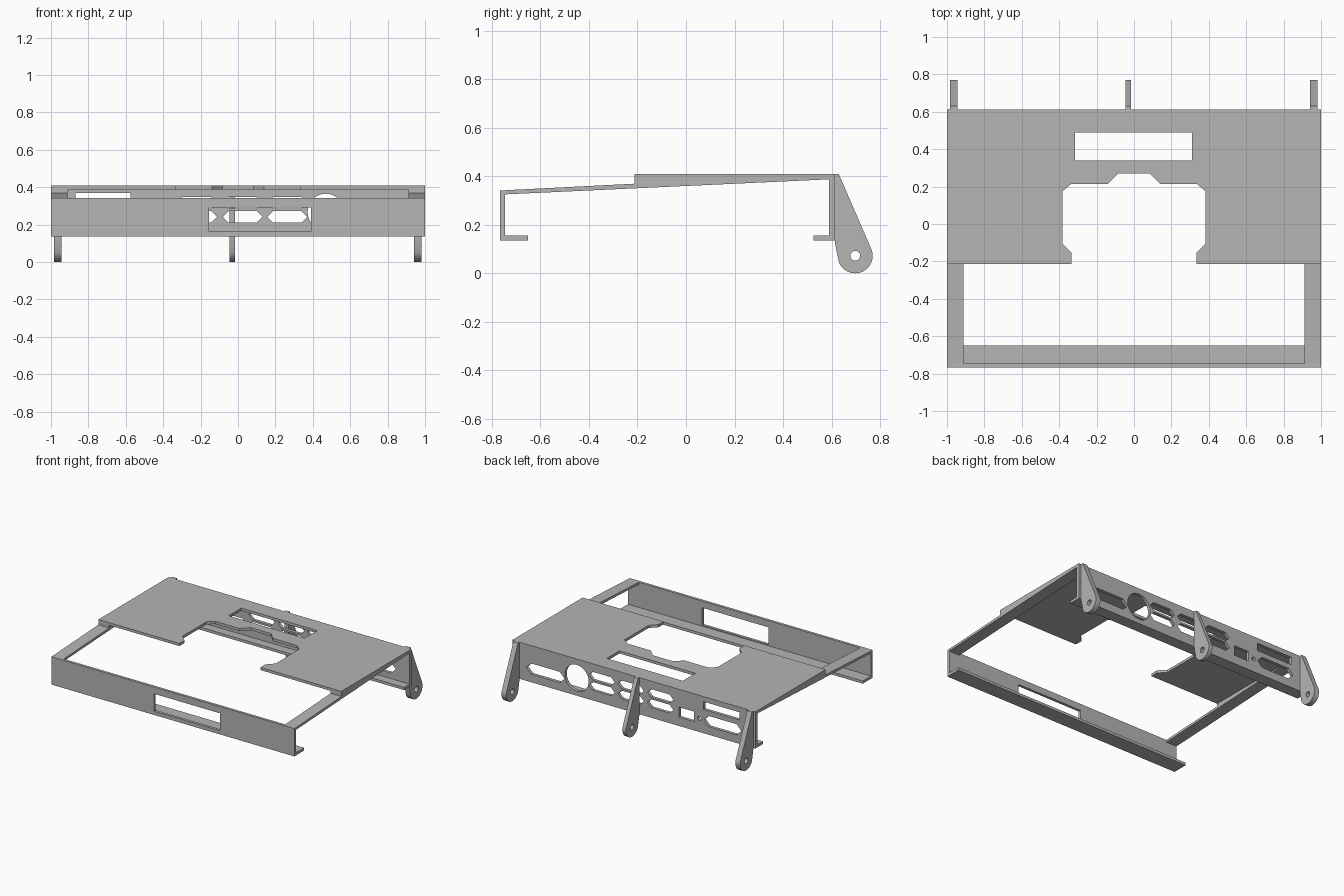
import bpy
import math
from mathutils import Matrix

if "Cube" in bpy.data.objects:
    bpy.data.objects.remove(bpy.data.objects["Cube"])

grey = bpy.data.materials.new("plain grey")
grey.diffuse_color = (0.46, 0.46, 0.46, 1)
grey.use_nodes = True
grey.node_tree.nodes["Principled BSDF"].inputs["Base Color"].default_value = grey.diffuse_color

# Columns are the directions of profile u, profile v and thickness
FLAT = Matrix.Identity(4)
WALL = Matrix(((1, 0, 0, 0), (0, 0, -1, 0), (0, 1, 0, 0), (0, 0, 0, 1)))   # u = x, v = z
SIDE = Matrix(((0, 0, 1, 0), (1, 0, 0, 0), (0, 1, 0, 0), (0, 0, 0, 1)))    # u = y, v = z


def rect(u0, u1, v0, v1):
    return [(u0, v0), (u1, v0), (u1, v1), (u0, v1)]


def hexagon(u0, u1, v0, v1):
    m, c = (v0 + v1) / 2, (v1 - v0) / 2
    return [(u0, m), (u0 + c, v0), (u1 - c, v0), (u1, m), (u1 - c, v1), (u0 + c, v1)]


def arc(u, v, r, a0, a1, n):
    return [(u + r * math.cos(math.radians(a0 + (a1 - a0) * i / n)),
             v + r * math.sin(math.radians(a0 + (a1 - a0) * i / n))) for i in range(n + 1)]


def circle(u, v, r, n=32):
    return arc(u, v, r, 0, 360, n)[:-1]


def sheet(name, outline, holes, orient, lo, hi, smooth=False):
    """Flat panel with holes, spanning lo..hi along its thickness axis."""
    cu = bpy.data.curves.new(name + "_outline", 'CURVE')
    cu.dimensions = '2D'
    cu.fill_mode = 'BOTH'
    cu.extrude = (hi - lo) / 2
    for loop in [outline] + holes:
        sp = cu.splines.new('POLY')
        sp.points.add(len(loop) - 1)
        for p, (u, v) in zip(sp.points, loop):
            p.co = (u, v, 0, 1)
        sp.use_cyclic_u = True
        sp.use_smooth = False
    tmp = bpy.data.objects.new(name + "_tmp", cu)
    bpy.context.collection.objects.link(tmp)
    dg = bpy.context.evaluated_depsgraph_get()
    me = bpy.data.meshes.new_from_object(tmp.evaluated_get(dg))
    bpy.data.objects.remove(tmp)
    bpy.data.curves.remove(cu)
    axis = orient.to_3x3().col[2]
    mid = (lo + hi) / 2
    me.transform(Matrix.Translation([abs(a) * mid for a in axis]) @ orient)
    me.materials.clear()
    me.materials.append(grey)
    ob = bpy.data.objects.new(name, me)
    bpy.context.collection.objects.link(ob)
    if smooth:
        bpy.ops.object.select_all(action='DESELECT')
        ob.select_set(True)
        bpy.context.view_layer.objects.active = ob
        bpy.ops.object.shade_smooth_by_angle(angle=math.radians(30))
    return ob


# Top plate with notched opening and slot
half = [(0.333, -0.213), (0.333, -0.155), (0.382, -0.105), (0.382, 0.175),
        (0.335, 0.215), (0.138, 0.215), (0.083, 0.27)]
plate = [(-1, -0.213), (-1, 0.613), (1, 0.613), (1, -0.213)]
plate += half + [(-x, y) for x, y in reversed(half)]
sheet("top_plate", plate, [rect(-0.315, 0.31, 0.34, 0.488)], FLAT, 0.388, 0.408)

# Front wall with window, and its inner lip
sheet("front_wall", rect(-1, 1, 0.135, 0.342), [rect(-0.155, 0.39, 0.163, 0.292)],
      WALL, -0.766, -0.746)
sheet("front_lip", rect(-1, 1, -0.746, -0.65), [], FLAT, 0.135, 0.155)

# Back wall with port cutouts, and its inner lip
ports = [hexagon(0.57, 0.885, 0.195, 0.275), circle(0.47, 0.267, 0.098),
         rect(-0.495, -0.37, 0.2, 0.275), circle(-0.54, 0.235, 0.015, 16),
         rect(-0.87, -0.575, 0.312, 0.37), hexagon(-0.885, -0.575, 0.195, 0.275)]
for x in (0.157, -0.082, -0.325):
    for z in (0.21, 0.286):
        ports.append(hexagon(x, x + 0.213, z, z + 0.062))
sheet("back_wall", rect(-1, 1, 0.135, 0.388), ports, WALL, 0.59, 0.613)
sheet("back_lip", rect(-1, 1, 0.525, 0.59), [], FLAT, 0.135, 0.155)

# Sloping side rails, wedged under the plate
rail = [(-0.746, 0.325), (0.59, 0.387), (0.59, 0.388), (-0.213, 0.388),
        (-0.213, 0.369), (-0.746, 0.342)]
for side, x in (("left", -1), ("right", 0.911)):
    sheet(side + "_rail", rail, [], SIDE, x, x + 0.089)

# Hinge arms with rounded ends and pin holes
arm = [(0.613, 0.408), (0.613, 0.128)] + arc(0.697, 0.072, 0.072, 200, 383, 24) + [(0.63, 0.408)]
for side, x0, x1 in (("left", -0.984, -0.945), ("middle", -0.045, -0.015), ("right", 0.941, 0.98)):
    sheet(side + "_hinge_arm", arm, [circle(0.697, 0.072, 0.02, 24)], SIDE, x0, x1, True)
